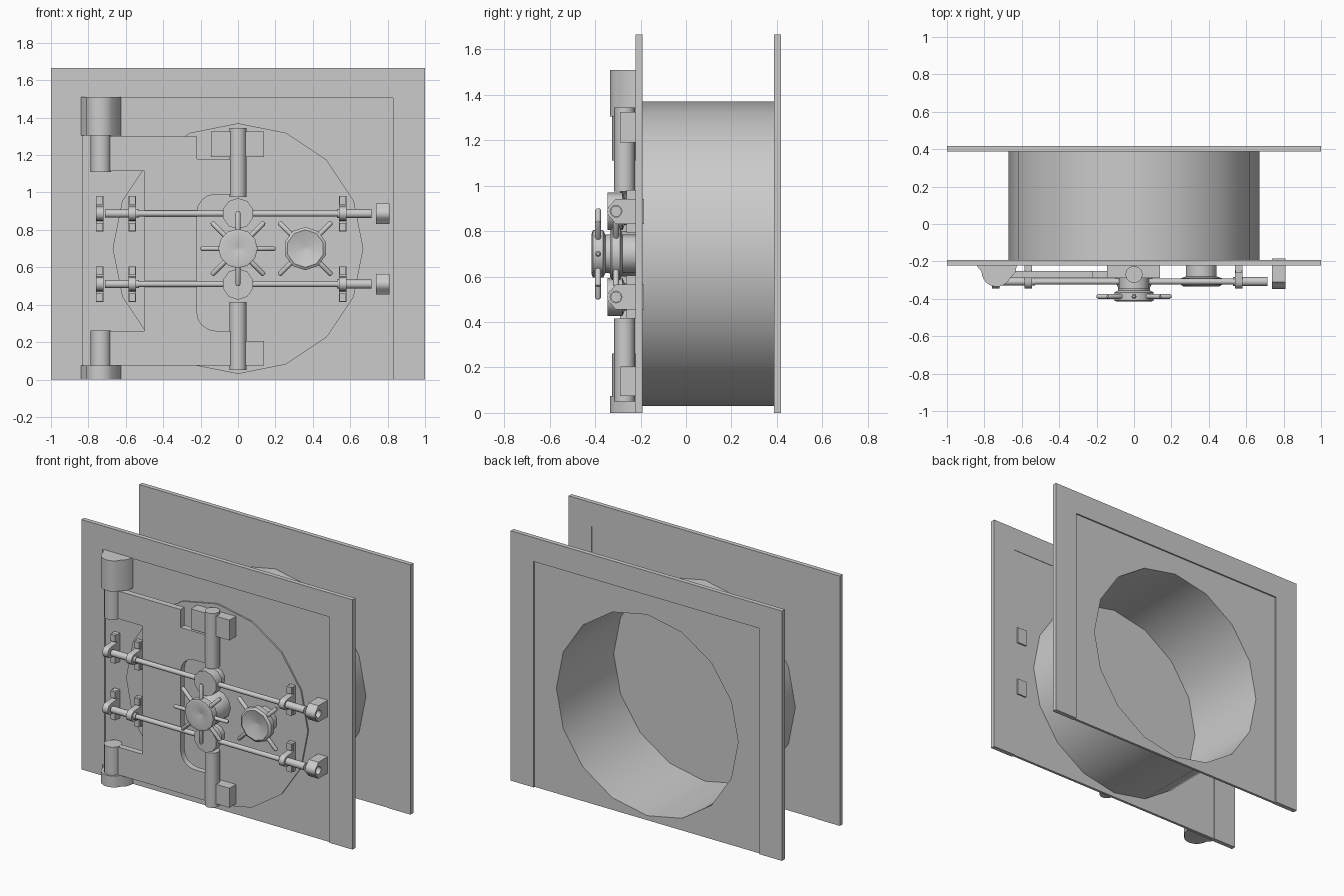
import bpy, bmesh, math
from mathutils import Matrix, Vector

if "Cube" in bpy.data.objects:
    bpy.data.objects.remove(bpy.data.objects["Cube"])


def finish(name, bm, angle=50):
    bmesh.ops.recalc_face_normals(bm, faces=bm.faces)
    me = bpy.data.meshes.new(name)
    bm.to_mesh(me)
    bm.free()
    ob = bpy.data.objects.new(name, me)
    bpy.context.collection.objects.link(ob)
    bpy.ops.object.select_all(action='DESELECT')
    ob.select_set(True)
    bpy.context.view_layer.objects.active = ob
    bpy.ops.object.shade_smooth_by_angle(angle=math.radians(angle))
    return ob


def box(name, x0, x1, y0, y1, z0, z1):
    bm = bmesh.new()
    m = Matrix.Translation(((x0 + x1) / 2, (y0 + y1) / 2, (z0 + z1) / 2))
    bmesh.ops.create_cube(bm, size=1, matrix=m @ Matrix.Diagonal((x1 - x0, y1 - y0, z1 - z0, 1)))
    return finish(name, bm, 20)


# Revolve (radius, distance) profile about an axis through origin
def lathe(name, prof, origin, axis, n=16, caps=True):
    bm = bmesh.new()
    w = Vector(axis).normalized()
    u = Vector((0, 0, 1)) if abs(w.z) < 0.9 else Vector((1, 0, 0))
    u = (u - w * u.dot(w)).normalized()
    v = w.cross(u)
    rings = []
    for r, t in prof:
        rings.append([bm.verts.new(Vector(origin) + w * t + (u * math.cos(2 * math.pi * i / n)
                      + v * math.sin(2 * math.pi * i / n)) * r) for i in range(n)])
    for a, b in zip(rings, rings[1:]):
        for i in range(n):
            bm.faces.new((a[i], a[(i + 1) % n], b[(i + 1) % n], b[i]))
    if caps:
        bm.faces.new(rings[0])
        bm.faces.new(rings[-1])
    return finish(name, bm)


# Extrude 2D outlines (holes allowed) between lo and hi along y, x or z
def prism(name, loops, lo, hi, axis):
    cu = bpy.data.curves.new(name, 'CURVE')
    cu.dimensions, cu.fill_mode = '2D', 'BOTH'
    cu.extrude = (hi - lo) / 2
    for pts in loops:
        sp = cu.splines.new('POLY')
        sp.points.add(len(pts) - 1)
        for p, q in zip(sp.points, pts):
            p.co = (q[0], q[1], 0, 1)
        sp.use_cyclic_u = True
    tmp = bpy.data.objects.new(name + "_outline", cu)
    bpy.context.collection.objects.link(tmp)
    bpy.context.view_layer.update()
    me = bpy.data.meshes.new_from_object(tmp.evaluated_get(bpy.context.evaluated_depsgraph_get()))
    bpy.data.objects.remove(tmp)
    bm = bmesh.new()
    bm.from_mesh(me)
    bmesh.ops.remove_doubles(bm, verts=bm.verts, dist=1e-5)
    mid = (lo + hi) / 2
    for vt in bm.verts:
        a, b, c = vt.co
        vt.co = {'y': (a, mid + c, b), 'x': (mid + c, a, b), 'z': (a, b, mid + c)}[axis]
    return finish(name, bm, 40)


def arc(cx, cy, r, a0, a1, n):
    return [(cx + r * math.cos(math.radians(a0 + (a1 - a0) * i / n)),
             cy + r * math.sin(math.radians(a0 + (a1 - a0) * i / n))) for i in range(n + 1)]


TOP, CZ, R = 1.665, 0.70, 0.67
bore = arc(0, CZ, R, 0, 337.5, 15)

# Front and back wall plates: thicker border open at the floor, recessed panel inside
border = [(-1, 0), (-0.83, 0), (-0.83, 1.505), (0.83, 1.505), (0.83, 0), (1, 0), (1, TOP), (-1, TOP)]
panel = [(-0.83, 0), (0.83, 0), (0.83, 1.505), (-0.83, 1.505)]
prism("front_border", [border], -0.222, -0.192, 'y')
prism("back_border", [border], 0.388, 0.418, 'y')
prism("front_panel", [panel], -0.212, -0.195, 'y')
prism("back_panel", [panel, bore], 0.391, 0.408, 'y')

# Round passage and the door disc
lathe("passage_tube", [(R, -0.2), (R, 0.408)], (0, 0, CZ), (0, 1, 0), 16, False)
lathe("door_disc", [(R, -0.222), (R, -0.2)], (0, 0, CZ), (0, 1, 0), 16)

# Hinge arm: C-shaped plate with rounded cutout
arm = [(-0.735, 1.3), (-0.22, 1.3), (-0.22, 1.18), (0, 1.18), (0, 0.99)]
arm += arc(-0.12, 0.89, 0.1, 90, 180, 4) + arc(-0.12, 0.36, 0.1, 180, 270, 4)
arm += [(0, 0.26), (0, 0.075), (-0.735, 0.075), (-0.735, 0.26), (-0.5, 0.26), (-0.5, 1.115), (-0.735, 1.115)]
prism("hinge_arm", [arm], -0.29, -0.25, 'y')
box("upper_bolt_block", -0.145, 0.14, -0.29, -0.215, 1.19, 1.325)
box("lower_bolt_block", -0.04, 0.14, -0.29, -0.215, 0.075, 0.205)

# Hinge housings and knuckles
housing = [(-0.84, -0.215), (-0.84, -0.225), (-0.815, -0.255)] + arc(-0.735, -0.255, 0.08, 195, 335, 8)
housing += [(-0.635, -0.26), (-0.625, -0.215)]
for nm, h0, h1, k0, k1 in (("upper", 1.305, 1.51, 1.11, 1.305), ("lower", 0, 0.075, 0.075, 0.262)):
    prism(nm + "_hinge_housing", [housing], h0, h1, 'z')
    lathe(nm + "_hinge_knuckle", [(0.055, k0), (0.055, k1)], (-0.733, -0.27, 0), (0, 0, 1), 12)

# Vertical locking bolts
for nm, z0, z1 in (("upper", 0.975, 1.345), ("lower", 0.05, 0.415)):
    lathe(nm + "_vertical_bolt", [(0.046, z0), (0.046, z1)], (0, -0.27, 0), (0, 0, 1), 12)

# Horizontal rods with gear hubs, guide brackets and catches
for nm, z in (("upper", 0.887), ("lower", 0.51)):
    rod = [(0.022, -0.71), (0.022, -0.53), (0.016, -0.53), (0.016, 0.53), (0.024, 0.53), (0.024, 0.715)]
    lathe(nm + "_rod", rod, (0, -0.308, z), (1, 0, 0), 12)
    lathe(nm + "_rod_hub", [(0.06, 0.21), (0.06, 0.27), (0.083, 0.28), (0.083, 0.345)],
          (0, 0, z), (0, -1, 0), 10)
    for i, x in enumerate((-0.74, -0.565, 0.56)):
        strap = [(-0.215, z - 0.095), (-0.215, z + 0.095), (-0.245, z + 0.095), (-0.245, z + 0.04)]
        strap += arc(-0.308, z, 0.036, 90, 270, 8) + [(-0.245, z - 0.04), (-0.245, z - 0.095)]
        prism(f"{nm}_rod_bracket_{i}", [strap], x - 0.02, x + 0.02, 'x')
        # Outer tabs of the bracket
        for s in (-1, 1):
            zc = z + s * 0.072
            box(f"{nm}_bracket_tab_{i}", x - 0.018, x + 0.018, -0.262, -0.215, zc - 0.022, zc + 0.022)
    catch = [(-0.185, z - 0.055), (-0.185, z + 0.055), (-0.31, z + 0.055)]
    catch += arc(-0.31, z, 0.037, 120, 240, 6) + [(-0.31, z - 0.055)]
    prism(nm + "_catch", [catch, arc(-0.308, z, 0.026, 0, 330, 11)], 0.738, 0.81, 'x')

# Main wheel and dial wheel with spokes
lathe("main_wheel_hub", [(0.1, 0.2), (0.1, 0.31), (0.085, 0.34), (0.085, 0.355), (0.105, 0.365),
                         (0.105, 0.41), (0.09, 0.415), (0.01, 0.39)], (0, 0, CZ), (0, -1, 0), 12)
lathe("dial_wheel_hub", [(0.085, 0.2), (0.085, 0.28), (0.115, 0.29), (0.115, 0.325), (0.1, 0.335),
                         (0.01, 0.31)], (0.36, 0, CZ), (0, -1, 0), 10)
for nm, x, y, n, off in (("main", 0, -0.387, 8, 0), ("dial", 0.36, -0.308, 4, 45)):
    for i in range(n):
        a = math.radians(off + 360 / n * i)
        lathe(f"{nm}_wheel_spoke_{i}", [(0.013, 0.07), (0.013, 0.192), (0.007, 0.2)],
              (x, y, CZ), (math.cos(a), 0, math.sin(a)), 8)
